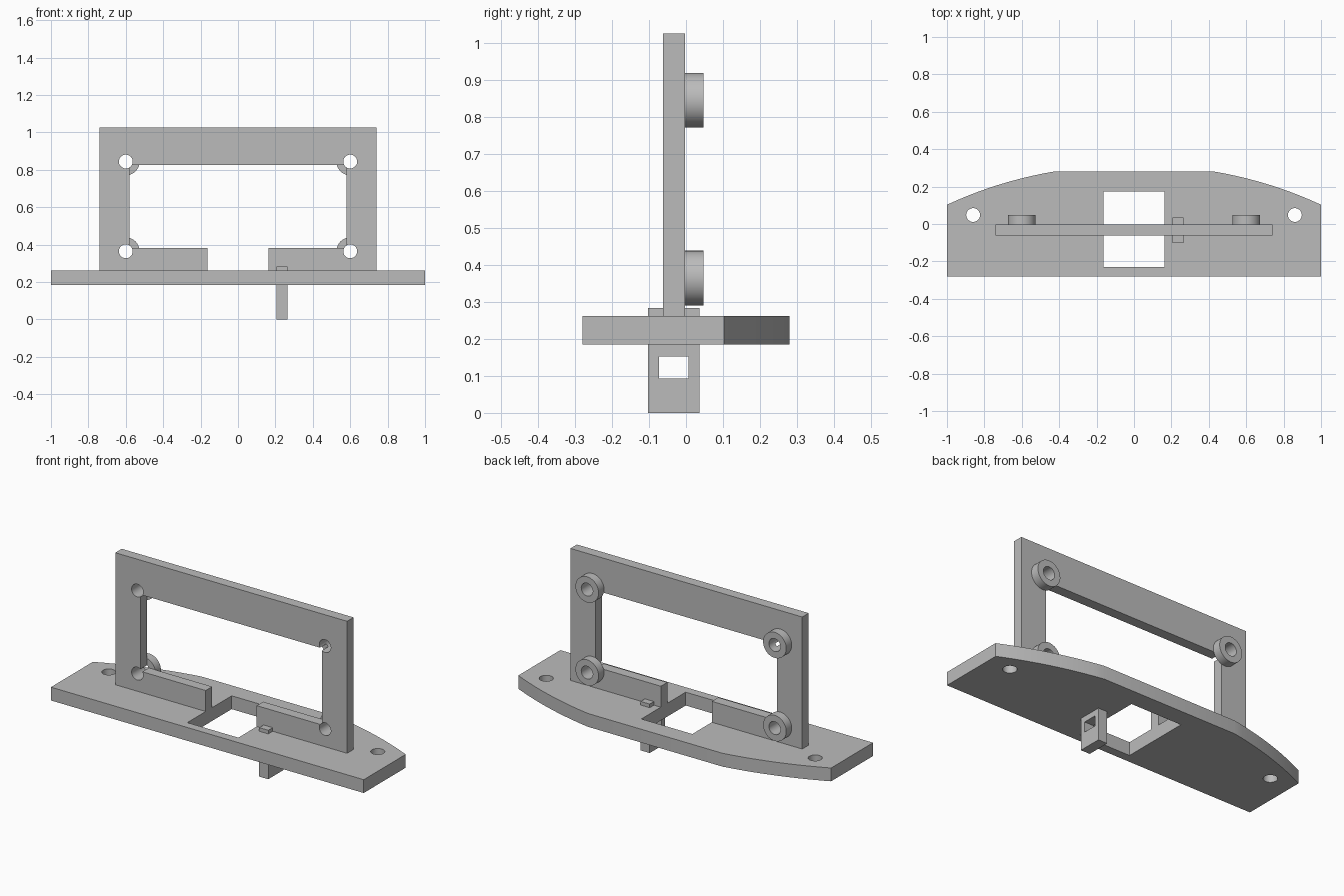
import bpy
import bmesh
import math
from mathutils import Vector

default = bpy.data.objects.get("Cube")
if default:
    bpy.data.objects.remove(default, do_unlink=True)

grey = bpy.data.materials.new("plain grey")
grey.use_nodes = True
grey.diffuse_color = (0.5, 0.5, 0.5, 1)
grey.node_tree.nodes["Principled BSDF"].inputs["Base Color"].default_value = (0.5, 0.5, 0.5, 1)


def prism(name, outline, axis, low, high):
    """Extrude a flat outline along axis 'X', 'Y' or 'Z' between low and high."""
    place = {"X": lambda a, b: (low, a, b),
             "Y": lambda a, b: (a, low, b),
             "Z": lambda a, b: (a, b, low)}[axis]
    offset = Vector([high - low if axis == c else 0 for c in "XYZ"])
    bm = bmesh.new()
    face = bm.faces.new([bm.verts.new(place(a, b)) for a, b in outline])
    top = bmesh.ops.extrude_face_region(bm, geom=[face])["geom"]
    bmesh.ops.translate(bm, vec=offset, verts=[v for v in top if isinstance(v, bmesh.types.BMVert)])
    bmesh.ops.recalc_face_normals(bm, faces=bm.faces)
    mesh = bpy.data.meshes.new(name)
    bm.to_mesh(mesh)
    bm.free()
    mesh.materials.append(grey)
    obj = bpy.data.objects.new(name, mesh)
    bpy.context.collection.objects.link(obj)
    return obj


def rect(a0, a1, b0, b1):
    return [(a0, b0), (a1, b0), (a1, b1), (a0, b1)]


def circle(a, b, r, n=48):
    return [(a + r * math.cos(2 * math.pi * i / n), b + r * math.sin(2 * math.pi * i / n))
            for i in range(n)]


def cut(obj, outline, axis, low, high):
    """Cut a prism-shaped opening and discard the cutter."""
    cutter = prism("cutter", outline, axis, low, high)
    cutter.hide_render = True
    mod = obj.modifiers.new("opening", "BOOLEAN")
    mod.operation = "DIFFERENCE"
    mod.solver = "EXACT"
    mod.object = cutter
    bpy.ops.object.select_all(action="DESELECT")
    obj.select_set(True)
    bpy.context.view_layer.objects.active = obj
    bpy.ops.object.modifier_apply(modifier=mod.name)
    bpy.data.objects.remove(cutter, do_unlink=True)


def smooth(obj):
    bpy.ops.object.select_all(action="DESELECT")
    obj.select_set(True)
    bpy.context.view_layer.objects.active = obj
    bpy.ops.object.shade_smooth_by_angle(angle=math.radians(20))


PLATE_LOW, PLATE_TOP = 0.185, 0.262
FRAME_FRONT, FRAME_BACK = -0.062, -0.003
BOSS_BACK = 0.047
HOLE = 0.037

# Base plate with bowed rear corners
start, end, bulge, steps = Vector((1, 0.103)), Vector((0.43, 0.28)), 0.02, 10
bow = []
for i in range(steps + 1):
    t = i / steps
    p = start.lerp(end, t) + Vector((0.3, 0.95)) * bulge * 4 * t * (1 - t)
    bow.append((min(p.x, 1), p.y))
outline = [(-1, -0.28), (1, -0.28)] + bow + [(-x, y) for x, y in reversed(bow)]
plate = prism("base_plate", outline, "Z", PLATE_LOW, PLATE_TOP)
cut(plate, rect(-0.163, 0.163, -0.23, 0.175), "Z", 0.1, 0.4)
for side in (-1, 1):
    cut(plate, circle(side * 0.86, 0.048, HOLE), "Z", 0.1, 0.4)
smooth(plate)

# Upright frame, open at the middle of its lower rail
frame = prism("upright_frame", rect(-0.741, 0.741, PLATE_TOP, 1.025), "Y", FRAME_FRONT, FRAME_BACK)
window = [(-0.163, 0.2), (0.163, 0.2), (0.163, 0.383), (0.58, 0.383),
          (0.58, 0.826), (-0.58, 0.826), (-0.58, 0.383), (-0.163, 0.383)]
cut(frame, window, "Y", -0.2, 0.2)

# Ring bosses behind the frame, with screw holes running through both
for side, side_name in ((-1, "right"), (1, "left")):
    for z, level in ((0.364, "lower"), (0.844, "upper")):
        hole = circle(side * 0.6, z, HOLE)
        cut(frame, hole, "Y", -0.2, 0.2)
        boss = prism(f"{level}_{side_name}_boss", circle(side * 0.6, z, 0.074), "Y", FRAME_BACK, BOSS_BACK)
        cut(boss, hole, "Y", -0.2, 0.2)
        smooth(boss)
smooth(frame)

# Tab passing down through the plate, with a square eye
tab = prism("lower_tab", rect(-0.102, 0.036, 0, 0.283), "X", 0.207, 0.265)
cut(tab, rect(-0.073, 0.007, 0.093, 0.152), "X", 0, 0.5)
